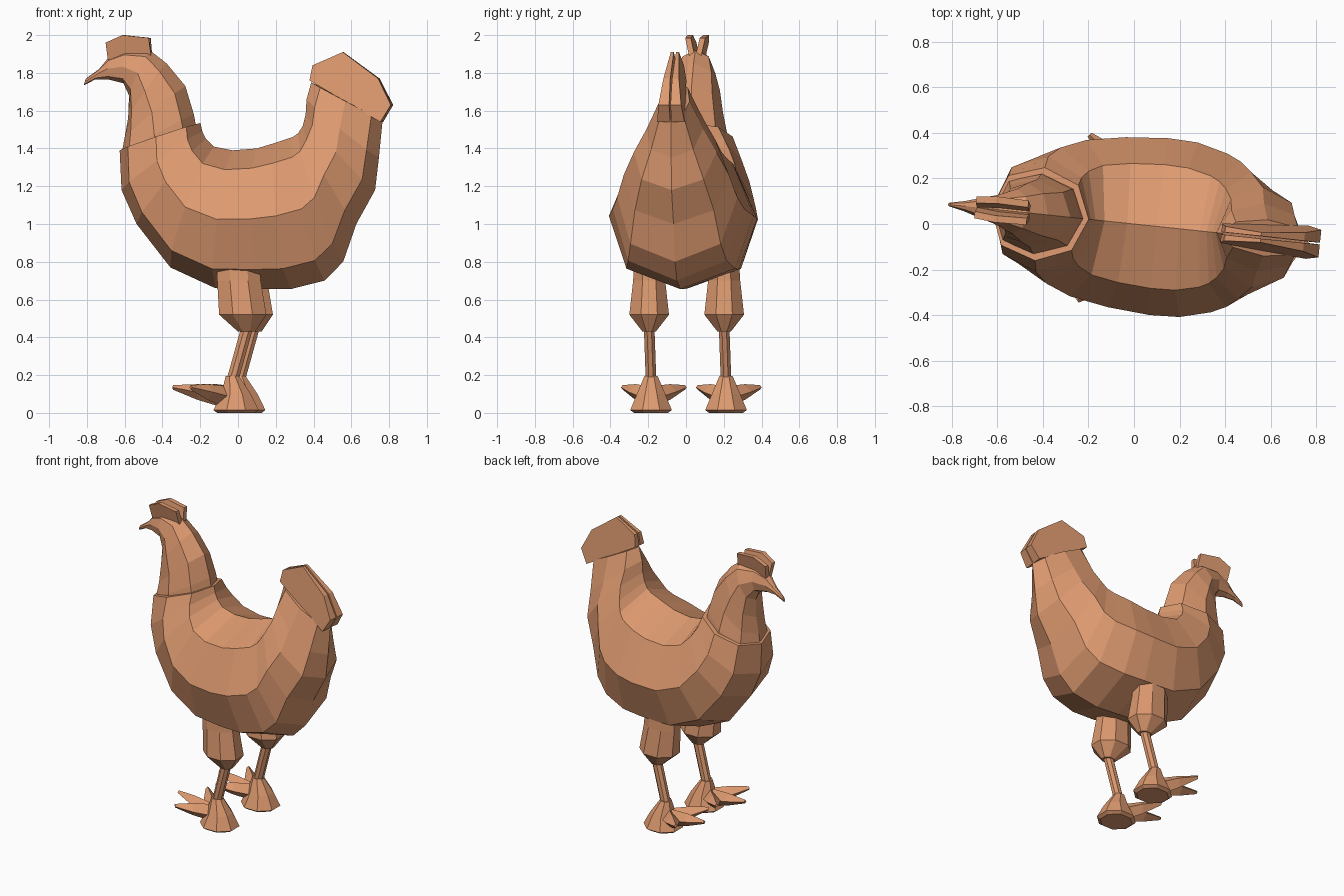
import bpy, bmesh, math
from mathutils import Vector

YAW = -0.105
mat = bpy.data.materials.new("clay")
mat.diffuse_color = (0.72, 0.32, 0.16, 1)


def make(name, bm, yaw=0.0):
    bmesh.ops.recalc_face_normals(bm, faces=bm.faces)
    me = bpy.data.meshes.new(name)
    bm.to_mesh(me)
    bm.free()
    me.materials.append(mat)
    ob = bpy.data.objects.new(name, me)
    ob.rotation_euler.z = yaw
    bpy.context.collection.objects.link(ob)
    return ob


def loft(name, rings, yaw=0.0):
    bm = bmesh.new()
    loops = [[bm.verts.new(p) for p in r] for r in rings]
    n = len(loops[0])
    for a, b in zip(loops, loops[1:]):
        for i in range(n):
            j = (i + 1) % n
            bm.faces.new((a[i], a[j], b[j], b[i]))
    bm.faces.new(loops[0])
    bm.faces.new(loops[-1])
    return make(name, bm, yaw)


# Eight-sided body section between an outer and an inner silhouette point
SECTION = [(0, 0), (0.14, 0.75), (0.5, 1), (0.86, 0.70),
           (1, 0), (0.86, -0.70), (0.5, -1), (0.14, -0.75)]


def section(ox, oz, ix, iz, w):
    return [(ox + (ix - ox) * t, w * s, oz + (iz - oz) * t) for t, s in SECTION]


# Head and neck, beak first
neck = [(-0.82, 1.735, -0.81, 1.77, 0.008), (-0.76, 1.765, -0.74, 1.82, 0.022),
        (-0.69, 1.765, -0.69, 1.88, 0.04), (-0.61, 1.745, -0.60, 1.92, 0.065),
        (-0.58, 1.68, -0.47, 1.92, 0.10), (-0.585, 1.56, -0.38, 1.85, 0.13),
        (-0.605, 1.45, -0.28, 1.73, 0.15), (-0.62, 1.37, -0.235, 1.58, 0.175),
        (-0.61, 1.32, -0.22, 1.50, 0.18)]
loft("head_and_neck", [section(*r) for r in neck], YAW)

# Body from the neck collar to the tail root
body = [(-0.63, 1.39, -0.20, 1.535, 0.205), (-0.62, 1.18, -0.19, 1.49, 0.255),
        (-0.54, 1.0, -0.17, 1.45, 0.30), (-0.36, 0.77, -0.13, 1.41, 0.345),
        (-0.12, 0.66, -0.03, 1.39, 0.375), (0.12, 0.655, 0.10, 1.40, 0.39),
        (0.28, 0.655, 0.20, 1.43, 0.385), (0.46, 0.70, 0.29, 1.46, 0.35),
        (0.56, 0.80, 0.32, 1.48, 0.32), (0.63, 1.0, 0.345, 1.52, 0.28),
        (0.73, 1.18, 0.36, 1.58, 0.22), (0.75, 1.35, 0.365, 1.66, 0.15),
        (0.77, 1.55, 0.39, 1.75, 0.08)]
loft("body", [section(*r) for r in body], YAW)


# Leaning plates, mirrored in pairs, for the comb and the tail fan
def plates(name, outline, z0, z1, y0, y1, thick0, thick1):
    for side, sgn in (("left", -1), ("right", 1)):
        rings = []
        for k in (-0.5, 0.5):
            ring = []
            for x, z in outline:
                t = (z - z0) / (z1 - z0)
                y = y0 + (y1 - y0) * t + k * (thick0 + (thick1 - thick0) * t)
                ring.append((x, sgn * y, z))
            rings.append(ring)
        loft(f"{name}_{side}", rings, YAW)


plates("comb", [(-0.69, 1.87), (-0.70, 1.96), (-0.61, 2.0), (-0.47, 1.985), (-0.46, 1.89)],
       1.88, 2.0, 0.015, 0.042, 0.03, 0.03)
plates("tail_fan", [(0.385, 1.76), (0.40, 1.84), (0.56, 1.91), (0.75, 1.77),
                    (0.82, 1.63), (0.765, 1.54)],
       1.54, 1.91, 0.038, 0.014, 0.07, 0.016)


# Legs
def oval(x, y, z, rx, ry, n=8):
    return [(x + rx * math.cos(2 * math.pi * (i + 0.5) / n) / math.cos(math.pi / n),
             y + ry * math.sin(2 * math.pi * (i + 0.5) / n) / math.cos(math.pi / n), z)
            for i in range(n)]


def toe(name, a, b):
    a, b = Vector(a), Vector(b)
    side = (b - a).cross(Vector((0, 0, 1))).normalized()
    up = Vector((0, 0, 1))
    rings = []
    for t, w, h in ((0, 0.05, 0.06), (0.55, 0.045, 0.042), (1, 0.012, 0.012)):
        c = a.lerp(b, t)
        rings.append([c + side * w, c + up * h, c - side * w, c - up * h])
    loft(name, rings)


for side, y, dx in (("front", -0.185, 0.0), ("back", 0.212, 0.035)):
    loft(f"{side}_thigh", [oval(dx + 0.0, y - 0.01, 0.95, 0.11, 0.07),
                           oval(dx + 0.005, y - 0.01, 0.70, 0.115, 0.085),
                           oval(dx + 0.025, y - 0.01, 0.52, 0.125, 0.105),
                           oval(dx + 0.045, y - 0.01, 0.43, 0.045, 0.035)])
    loft(f"{side}_shin", [oval(dx + 0.048, y - 0.01, 0.45, 0.032, 0.028),
                          oval(dx - 0.03, y, 0.17, 0.032, 0.028)])
    loft(f"{side}_foot", [oval(dx - 0.03, y, 0.195, 0.035, 0.035),
                          oval(dx - 0.01, y, 0.10, 0.078, 0.075),
                          oval(dx - 0.01, y, 0.015, 0.12, 0.11),
                          oval(dx - 0.01, y, 0.0, 0.10, 0.09)])
    # Three forward toes
    for label, tx, ty in (("outer", -0.25, -0.15), ("middle", -0.345, 0.03), ("inner", -0.23, 0.18)):
        toe(f"{side}_toe_{label}", (dx - 0.05, y, 0.08), (dx + tx, y + ty, 0.135))
